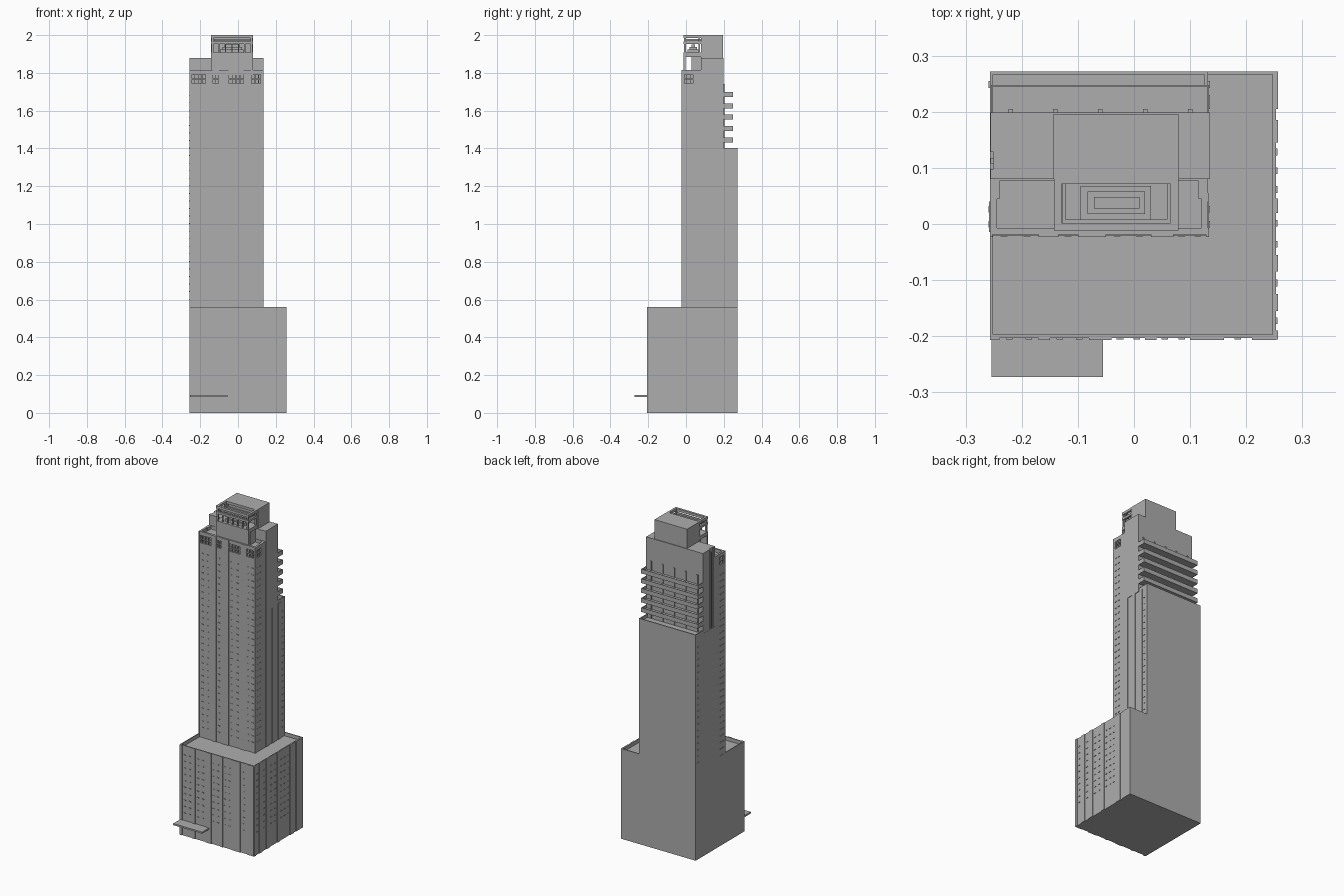
import bpy
import bmesh
from mathutils import Matrix, Vector

if "Cube" in bpy.data.objects:
    bpy.data.objects.remove(bpy.data.objects["Cube"], do_unlink=True)

stone = bpy.data.materials.new("grey_stone")
stone.use_nodes = True
GREY = (0.42, 0.42, 0.42, 1)
stone.diffuse_color = GREY
stone.node_tree.nodes["Principled BSDF"].inputs["Base Color"].default_value = GREY


def part(name, boxes):
    """One object from (x0, x1, y0, y1, z0, z1) boxes."""
    bm = bmesh.new()
    for x0, x1, y0, y1, z0, z1 in boxes:
        mid = Vector((x0 + x1, y0 + y1, z0 + z1)) / 2
        size = Matrix.Diagonal((abs(x1 - x0), abs(y1 - y0), abs(z1 - z0), 1))
        bmesh.ops.create_cube(bm, size=1, matrix=Matrix.Translation(mid) @ size)
    mesh = bpy.data.meshes.new(name)
    bm.to_mesh(mesh)
    bm.free()
    mesh.materials.append(stone)
    obj = bpy.data.objects.new(name, mesh)
    bpy.context.collection.objects.link(obj)
    return obj


def ring(x0, x1, y0, y1, z0, z1, t):
    """Four thin walls around a rectangle."""
    return [(x0, x1, y0, y0 + t, z0, z1), (x0, x1, y1 - t, y1, z0, z1),
            (x0, x0 + t, y0 + t, y1 - t, z0, z1), (x1 - t, x1, y0 + t, y1 - t, z0, z1)]


def on_front(plane):
    return lambda a, b, depth, out, z0, z1: (a, b, plane - out, plane + depth, z0, z1)


def on_side(plane, sign):
    return lambda a, b, depth, out, z0, z1: (plane - sign * depth, plane + sign * out, a, b, z0, z1)


def sills(place, bays, z0, z1, step=0.04):
    """Small window sills repeated on every floor of each bay."""
    out = []
    for a, b in bays:
        count = max(1, round((b - a) / 0.035))
        for i in range(count):
            u = a + (i + 0.5) * (b - a) / count
            for k in range(int((z1 - z0) / step)):
                z = z0 + k * step
                out.append(place(u - 0.006, u + 0.006, 0.001, 0.003, z, z + 0.004))
    return out


def crown_windows(place, bays, z0, z1):
    """Bay panels with a row of recessed windows near the top."""
    out = []
    low, high = 1.745, 1.792
    for a, b in bays:
        out += [place(a, b, 0.012, 0, z0, low), place(a, b, 0.012, 0, high, z1)]
        count = max(2, round((b - a) / 0.02))
        for i in range(count + 1):
            u = a + i * (b - a) / count
            out.append(place(max(a, u - 0.002), min(b, u + 0.002), 0.012, 0, low, high))
        out.append(place(a, b, 0.012, 0.002, 1.766, 1.770))
    return out


def gaps(piers):
    return [(p[1], q[0]) for p, q in zip(piers, piers[1:])]


# Podium with its roof terrace
part("podium", [(-0.257, 0.253, -0.203, 0.272, 0, 0.538)])
part("podium_parapet", ring(-0.257, 0.253, -0.203, 0.272, 0.538, 0.56, 0.006))
podium_front, podium_side = on_front(-0.203), on_side(0.253, 1)
front_piers = [(-0.257, -0.24), (-0.17, -0.15), (-0.08, -0.04), (0.02, 0.04),
               (0.1, 0.16), (0.21, 0.253)]
side_piers = [(-0.206, -0.19), (-0.155, -0.125), (-0.085, -0.055), (0.02, 0.045),
              (0.145, 0.185), (0.205, 0.272)]
part("podium_front_piers", [podium_front(a, b, 0.001, 0.004, 0, 0.56) for a, b in front_piers])
part("podium_side_piers", [podium_side(a, b, 0.001, 0.004, 0, 0.56) for a, b in side_piers])
part("podium_sills", sills(podium_front, gaps(front_piers), 0.14, 0.54)
     + sills(podium_side, gaps(side_piers)[:4], 0.14, 0.54))

# Entrance canopy
part("canopy", [(-0.254, -0.055, -0.273, -0.2, 0.085, 0.095)])

# Tower shaft, its front slice rising higher than the rear terrace
part("tower_rear", [(-0.257, 0.132, 0.08, 0.272, 0.53, 1.382)])
part("tower_core", [(-0.245, 0.121, -0.008, 0.09, 0.53, 1.795)])
part("tower_front_side_panels", [(-0.257, -0.24, 0.045, 0.08, 0.53, 1.815),
                                 (0.115, 0.132, 0.045, 0.08, 0.53, 1.815)])
part("rear_terrace_parapet", ring(-0.257, 0.132, 0.19, 0.272, 1.382, 1.402, 0.006))
part("rear_upper_block", [(-0.25, 0.135, 0.08, 0.199, 1.38, 1.88),
                          (-0.256, -0.24, 0.08, 0.098, 1.38, 1.88),
                          (-0.256, -0.24, 0.108, 0.118, 1.38, 1.86),
                          (-0.256, -0.24, 0.128, 0.199, 1.38, 1.88)])

# Tower facades: recessed bays, piers and crown windows
tower_front, right_side, left_side = on_front(-0.019), on_side(0.132, 1), on_side(-0.256, -1)
bays = [(-0.252, -0.17), (-0.135, -0.1), (-0.05, 0.03), (0.07, 0.128)]
piers = [(-0.257, -0.252), (-0.17, -0.135), (-0.1, -0.05), (0.03, 0.07), (0.128, 0.134)]
side_bays = [(-0.014, 0.04)]
part("tower_front_bays", crown_windows(tower_front, bays, 0.53, 1.815))
part("tower_front_piers", [tower_front(a, b, 0.012, 0.004, 0.53, 1.815) for a, b in piers])
part("tower_front_sills", sills(tower_front, bays, 0.6, 1.74))
for name, place in (("left", right_side), ("right", left_side)):
    part(name + "_side_bays", crown_windows(place, side_bays, 0.53, 1.815))
    part(name + "_side_piers", [place(-0.019, -0.014, 0.012, 0.001, 0.53, 1.815),
                                place(0.04, 0.055, 0.012, 0.001, 0.53, 1.815)])
    part(name + "_side_sills", sills(place, side_bays, 0.6, 1.74)
         + sills(place, [(0.235, 0.262)], 0.6, 1.38))
part("left_side_rear_piers", [right_side(a, a + 0.025, 0.002, 0.003, 0.53, 1.382)
                              for a in (0.08, 0.145, 0.205)])
part("front_roof_parapet", ring(-0.254, 0.131, -0.019, 0.082, 1.795, 1.815, 0.005))

# Rear balconies: shallow trays with pilasters behind
for i in range(5):
    z = 1.432 + i * 0.06
    part("balcony_%d" % (i + 1), [(-0.255, 0.134, 0.195, 0.248, z, z + 0.008)]
         + ring(-0.255, 0.134, 0.195, 0.248, z, z + 0.027, 0.003))
part("balcony_pilasters", [(x - 0.004, x + 0.004, 0.195, 0.205, 1.385, 1.74)
                           for x in (-0.22, -0.14, -0.06, 0.02, 0.1)])

# Penthouse
part("penthouse", [(-0.144, 0.08, 0.08, 0.195, 1.87, 2.0)])
part("penthouse_base", [(-0.125, 0.065, 0.03, 0.09, 1.79, 1.885)])
part("penthouse_front_wall", [(-0.143, 0.079, -0.012, -0.002, 1.79, 1.905)])

# Open lantern frame with stepped plant block inside
part("lantern_floor", [(-0.143, 0.079, -0.012, 0.085, 1.885, 1.907)])
part("lantern_rings", ring(-0.143, 0.079, -0.012, 0.085, 1.984, 2.0, 0.014)
     + ring(-0.143, 0.079, -0.012, 0.085, 1.952, 1.966, 0.012)
     + ring(-0.128, 0.065, 0.002, 0.085, 1.968, 1.98, 0.006))
part("lantern_posts", [(x - 0.005, x + 0.005, y - 0.005, y + 0.005, 1.9, 1.99)
                       for x in (-0.136, 0.072) for y in (-0.005, 0.07)])
part("lantern_columns", [(x - 0.003, x + 0.003, -0.009, -0.003, 1.9, 1.955)
                         for x in (-0.1, -0.066, -0.032, 0.002, 0.036)])
part("plant_steps", [(-0.095 + 0.012 * i, 0.03 - 0.01 * i, 0.008 + 0.01 * i, 0.068 - 0.01 * i,
                      1.9, 1.925 + 0.013 * i) for i in range(3)])
